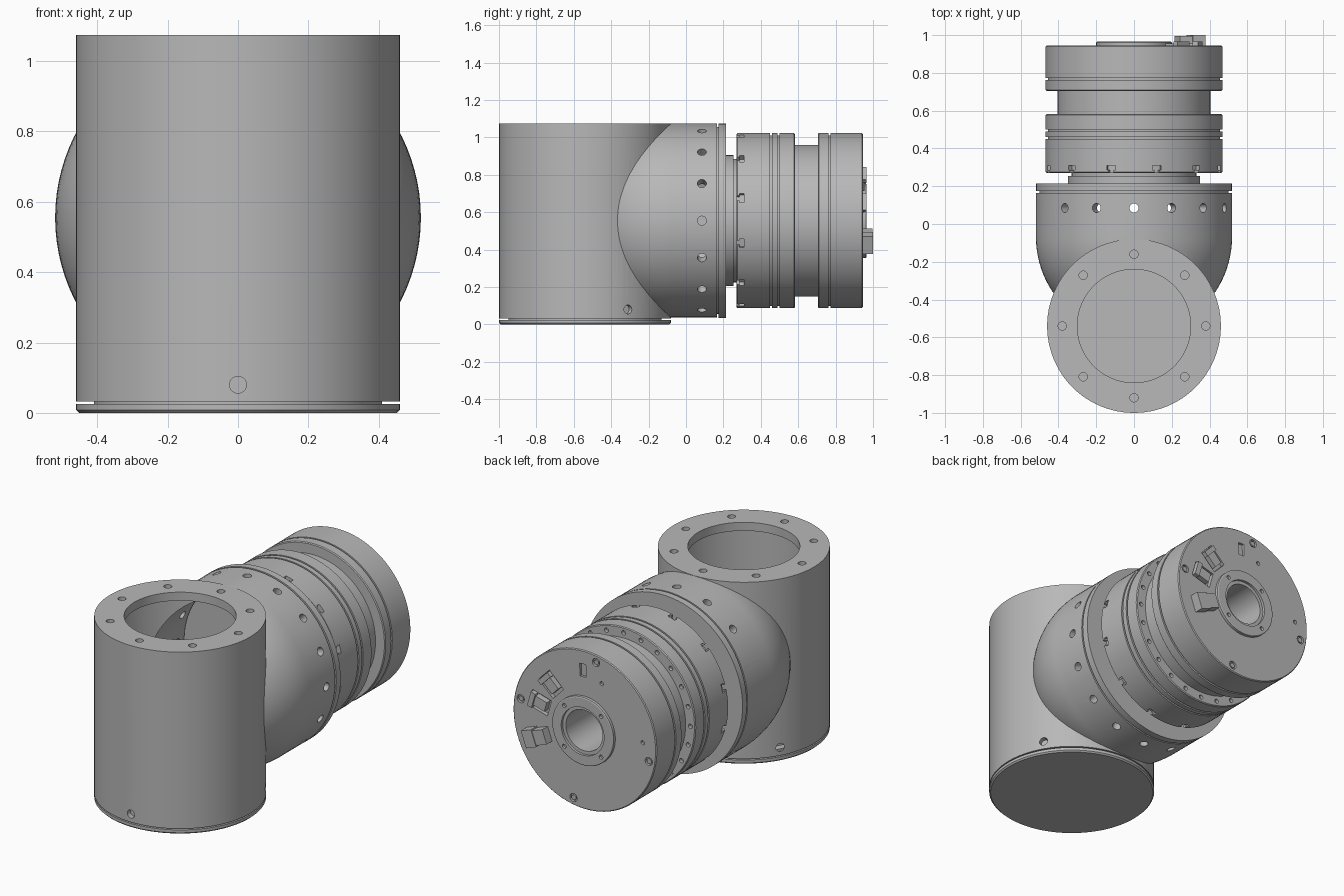
import bpy, bmesh
from math import pi, radians, sin, cos
from mathutils import Matrix, Vector

cube = bpy.data.objects.get("Cube")
if cube:
    bpy.data.objects.remove(cube, do_unlink=True)

grey = bpy.data.materials.new("machined grey")
grey.use_nodes = True
colour = (0.48, 0.48, 0.48, 1)
grey.diffuse_color = colour
grey.node_tree.nodes["Principled BSDF"].inputs["Base Color"].default_value = colour

ZC = 0.555                      # height of the horizontal axis
COLUMN = Matrix.Translation((0, -0.54, 0))
ARM = Matrix.Translation((0, 0, ZC)) @ Matrix.Rotation(-pi / 2, 4, 'X')


def finish(name, bm):
    bmesh.ops.recalc_face_normals(bm, faces=bm.faces)
    mesh = bpy.data.meshes.new(name)
    bm.to_mesh(mesh)
    bm.free()
    mesh.materials.append(grey)
    obj = bpy.data.objects.new(name, mesh)
    bpy.context.collection.objects.link(obj)
    return obj


def lathe(name, profile, frame, closed=False, steps=96):
    """Spin (radius, height) points about the local z of the frame."""
    bm = bmesh.new()
    verts = [bm.verts.new((r, 0, h)) for r, h in profile]
    edges = [bm.edges.new(p) for p in zip(verts, verts[1:])]
    if closed:
        edges.append(bm.edges.new((verts[-1], verts[0])))
    bmesh.ops.spin(bm, geom=verts + edges, cent=(0, 0, 0), axis=(0, 0, 1),
                   angle=2 * pi, steps=steps)
    bmesh.ops.remove_doubles(bm, verts=bm.verts, dist=1e-5)
    bm.transform(frame)
    return finish(name, bm)


def rods(name, frames, radius, depth):
    bm = bmesh.new()
    for m in frames:
        bmesh.ops.create_cone(bm, cap_ends=True, segments=20, radius1=radius,
                              radius2=radius, depth=depth, matrix=m)
    return finish(name, bm)


def boxes(name, frames, size):
    bm = bmesh.new()
    for m in frames:
        bmesh.ops.create_cube(bm, size=1, matrix=m @ Matrix.Diagonal(Vector((*size, 1))))
    return finish(name, bm)


def boolean(obj, other, op='DIFFERENCE'):
    mod = obj.modifiers.new("cut", 'BOOLEAN')
    mod.operation, mod.object, mod.solver = op, other, 'EXACT'
    bpy.context.view_layer.objects.active = obj
    bpy.ops.object.modifier_apply(modifier=mod.name)
    bpy.data.objects.remove(other, do_unlink=True)


def smooth(obj):
    bpy.ops.object.select_all(action='DESELECT')
    obj.select_set(True)
    bpy.context.view_layer.objects.active = obj
    bpy.ops.object.shade_smooth_by_angle(angle=radians(30))


def around_arm(angle, radius, y):
    """Frame on the arm: local x points outwards, local y along the arm."""
    return (Matrix.Translation((radius * cos(angle), y, ZC + radius * sin(angle)))
            @ Matrix.Rotation(-angle, 4, 'Y'))


def ring(count, start=0.0):
    return [radians(start) + 2 * pi * i / count for i in range(count)]


OUT = Matrix.Rotation(pi / 2, 4, 'Y')
ALONG = Matrix.Rotation(pi / 2, 4, 'X')


def dome(radius, end, n=24):
    arc = [(radius * sin(a), -0.07 - radius * cos(a))
           for a in (i * pi / 2 / n for i in range(n + 1))]
    return arc + [(radius, end), (0, end)]


# Hollow elbow housing: upright tube joined to a domed socket
housing = lathe("elbow_housing", [(0, 0.032), (0.46, 0.032), (0.46, 1.075), (0, 1.075)], COLUMN)
boolean(housing, lathe("socket", dome(0.519, 0.165), ARM), 'UNION')
boolean(housing, lathe("tube_bore", [(0, 0.07), (0.42, 0.07), (0.42, 1.025), (0.3, 1.025),
                                     (0.3, 1.1), (0, 1.1)], COLUMN))
boolean(housing, lathe("socket_bore", dome(0.455, 0.2), ARM))

# Holes in the housing
boolean(housing, rods("top_holes", [COLUMN @ Matrix.Translation(
    (0.38 * cos(a), 0.38 * sin(a), 1.07)) for a in ring(8)], 0.022, 0.05))
boolean(housing, rods("socket_holes", [around_arm(a, 0.5, 0.085) @ OUT
                                       for a in ring(16)], 0.024, 0.14))
boolean(housing, rods("foot_holes", [COLUMN @ Matrix.Rotation(a, 4, 'Z') @ Matrix.Translation(
    (0.46, 0, 0.08)) @ OUT for a in ring(3, 30)], 0.024, 0.06))
smooth(housing)

# Base cover under the tube
smooth(lathe("base_cover", [(0, 0), (0.452, 0), (0.46, 0.008), (0.46, 0.025),
                            (0.41, 0.025), (0.41, 0.045), (0, 0.045)], COLUMN))

# Flange and stepped neck closing the socket
smooth(lathe("socket_flange", [
    (0.12, 0.14), (0.45, 0.14), (0.45, 0.16), (0.5, 0.16), (0.5, 0.175), (0.52, 0.175),
    (0.52, 0.215), (0.35, 0.215), (0.35, 0.255), (0.33, 0.255), (0.33, 0.28), (0.12, 0.28)],
    ARM, True))


def grooved(y0, y1, grooves, r=0.468, c=0.005):
    """Outer drum outline with chamfered ends and narrow grooves."""
    pts = [(r - c, y0), (r, y0 + c)]
    for g in grooves:
        pts += [(r, g - c), (r - 0.012, g - c), (r - 0.012, g + c), (r, g + c)]
    return pts + [(r, y1 - c), (r - c, y1)]


# Joint drum: front drum, waist, rear drum, and raised hub with a through bore
drum = lathe("joint_drum", [(0.12, 0.27)] + grooved(0.27, 0.582, (0.455, 0.495))
             + [(0.405, 0.582), (0.405, 0.705)] + grooved(0.705, 0.945, (0.767,))
             + [(0.2, 0.945), (0.2, 0.962), (0.195, 0.965), (0.14, 0.965), (0.14, 0.95),
                (0.12, 0.95)], ARM, True)

# Stepped notches around the front edge and holes on the waist shoulder
for width, y, length in ((0.028, 0.275, 0.04), (0.048, 0.298, 0.024)):
    boolean(drum, boxes("notch", [around_arm(a, 0.465, y) for a in ring(12, 15)],
                        (0.05, length, width)))
boolean(drum, rods("shoulder_holes", [around_arm(a, 0.436, 0.582) @ ALONG
                                      for a in ring(24)], 0.013, 0.04))

# Rear face: screw recesses, hub screws, small holes, slot and connector pockets
boolean(drum, rods("screw_recesses", [around_arm(a, 0.425, 0.945) @ ALONG
                                      for a in ring(4, 10)], 0.024, 0.03))
boolean(drum, rods("hub_holes", [around_arm(a, 0.17, 0.965) @ ALONG
                                 for a in ring(4, 45)], 0.012, 0.03))
boolean(drum, rods("pin_holes", [around_arm(radians(a), r, 0.945) @ ALONG
                                 for a, r in ((176, 0.38), (110, 0.323))], 0.012, 0.03))
boolean(drum, boxes("slot", [around_arm(radians(88), 0.35, 0.945)], (0.075, 0.03, 0.04)))
pockets = [radians(16), radians(44)]
boolean(drum, boxes("pockets", [around_arm(a, 0.305, 0.945) for a in pockets],
                    (0.13, 0.05, 0.1)))
smooth(drum)

# Screw heads sitting in the recesses
smooth(rods("screw_heads", [around_arm(a, 0.425, 0.934) @ ALONG
                            for a in ring(4, 10)], 0.015, 0.016))

# Sockets in the pockets and the projecting plug
boxes("connector_sockets", [around_arm(a, 0.305, 0.935) for a in pockets], (0.09, 0.04, 0.06))
boxes("connector_lips", [around_arm(a, 0.35, 0.95) for a in pockets], (0.03, 0.03, 0.09))
plug = radians(-20)
boxes("plug_body", [around_arm(plug, 0.35, 0.97)], (0.07, 0.06, 0.1))
boxes("plug_cover", [around_arm(plug, 0.28, 0.968)], (0.075, 0.056, 0.085))
